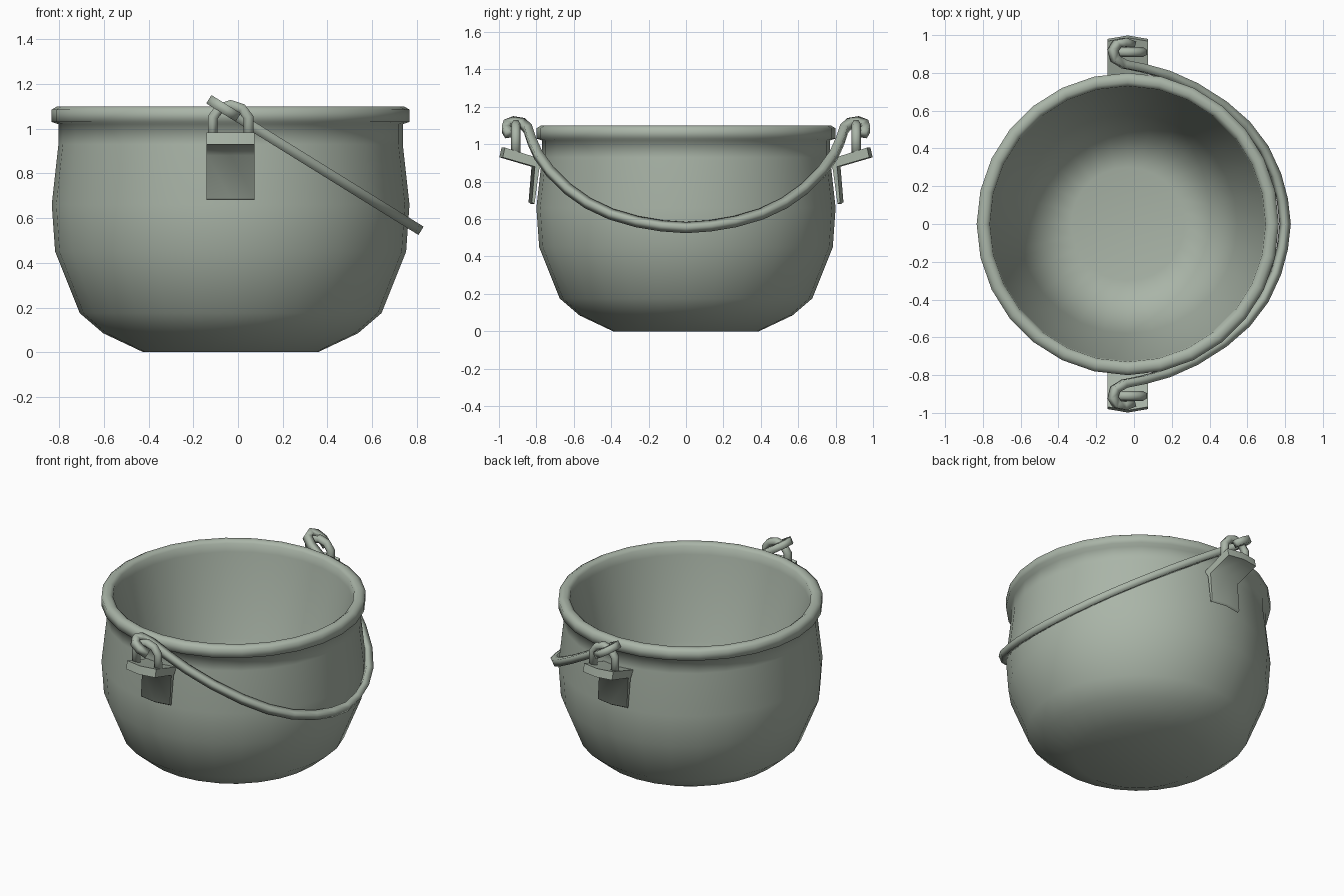
import bpy, bmesh, math
from mathutils import Vector

if "Cube" in bpy.data.objects:
    bpy.data.objects.remove(bpy.data.objects["Cube"])

COLOR = (0.40, 0.46, 0.39, 1)
metal = bpy.data.materials.new("grey_green_metal")
metal.use_nodes = True
metal.diffuse_color = COLOR
metal.node_tree.nodes["Principled BSDF"].inputs["Base Color"].default_value = COLOR

CX = -0.033  # pot axis; the swung handle makes the whole lopsided


def finish(name, bm, angle):
    bmesh.ops.recalc_face_normals(bm, faces=bm.faces)
    mesh = bpy.data.meshes.new(name)
    bm.to_mesh(mesh)
    bm.free()
    mesh.materials.append(metal)
    obj = bpy.data.objects.new(name, mesh)
    bpy.context.collection.objects.link(obj)
    bpy.ops.object.select_all(action="DESELECT")
    obj.select_set(True)
    bpy.context.view_layer.objects.active = obj
    bpy.ops.object.shade_smooth_by_angle(angle=math.radians(angle))


def lathe(name, profile, sides):
    """Spin an (r, z) profile that starts and ends on the axis."""
    bm = bmesh.new()
    verts = [bm.verts.new((CX + r, 0, z)) for r, z in profile]
    edges = [bm.edges.new(pair) for pair in zip(verts, verts[1:])]
    bmesh.ops.spin(bm, geom=verts + edges, cent=(CX, 0, 0), axis=(0, 0, 1),
                   angle=math.tau, steps=sides, use_duplicate=False)
    bmesh.ops.remove_doubles(bm, verts=bm.verts, dist=0.0005)
    finish(name, bm, 100)


def tube(name, points, radius, normal, sides):
    """Sweep a polygon section along a path lying in the plane with this normal."""
    bm = bmesh.new()
    normal = Vector(normal).normalized()
    pts = [Vector(p) for p in points]
    rings = []
    for i, p in enumerate(pts):
        a = (p - pts[i - 1]).normalized() if i else Vector()
        b = (pts[i + 1] - p).normalized() if i < len(pts) - 1 else Vector()
        side = normal.cross((a + b).normalized())
        rings.append([bm.verts.new(p + radius * (side * math.cos(t) + normal * math.sin(t)))
                      for t in (math.tau * (k + 0.5) / sides for k in range(sides))])
    for r0, r1 in zip(rings, rings[1:]):
        for k in range(sides):
            j = (k + 1) % sides
            bm.faces.new((r0[k], r0[j], r1[j], r1[k]))
    bm.faces.new(rings[0])
    bm.faces.new(rings[-1])
    finish(name, bm, 100)


# Pot: outer wall, rolled rim, then the tapering inner wall down to the floor
lathe("pot", [
    (0, 0), (0.39, 0), (0.57, 0.085), (0.675, 0.175), (0.785, 0.45), (0.80, 0.66),
    (0.77, 0.93), (0.77, 1.02), (0.80, 1.03), (0.80, 1.085), (0.775, 1.10),
    (0.75, 1.10), (0.73, 1.085), (0.725, 1.03),
    (0.58, 0.52), (0.45, 0.10), (0.30, 0.07), (0, 0.07)], 28)


# Handle: half the path in plan, mirrored front to back, lying in a tilted plane
def on_tilt(x, y):
    return (x, y, 1.125 - 0.62 * (x + 0.12))


half = [(0.80, 0), (0.785, 0.13), (0.75, 0.26), (0.685, 0.40), (0.59, 0.525), (0.47, 0.63),
        (0.32, 0.725), (0.175, 0.79), (0.05, 0.825), (-0.05, 0.845), (-0.10, 0.875),
        (-0.112, 0.92), (-0.09, 0.955), (-0.05, 0.963), (-0.005, 0.945)]
path = [on_tilt(x, -y) for x, y in reversed(half[1:])] + [on_tilt(x, y) for x, y in half]
tube("handle", path, 0.031, (0.62, 0, 1), 4)

# Lugs on front and back: bent bracket plate with a staple for the handle hook
section = [(0.755, 0.915), (0.968, 0.982), (0.98, 0.93), (0.808, 0.88),
           (0.824, 0.69), (0.81, 0.68), (0.785, 0.865)]
staple = [(-0.08, 0.94), (-0.08, 1.05), (-0.05, 1.09), (0, 1.106),
          (0.05, 1.09), (0.08, 1.05), (0.08, 0.94)]
for place, s in (("front", -1), ("back", 1)):
    bm = bmesh.new()
    columns = []
    for dx, bulge in ((-0.107, 0), (0, 0.018), (0.107, 0)):
        columns.append([bm.verts.new((CX + dx, s * (y + bulge), z)) for y, z in section])
    n = len(section)
    for c0, c1 in zip(columns, columns[1:]):
        for k in range(n):
            j = (k + 1) % n
            bm.faces.new((c0[k], c0[j], c1[j], c1[k]))
    bm.faces.new(columns[0])
    bm.faces.new(columns[-1])
    finish(place + "_bracket", bm, 80)
    tube(place + "_staple", [(CX + x, s * 0.91, z) for x, z in staple], 0.026, (0, 1, 0), 6)
